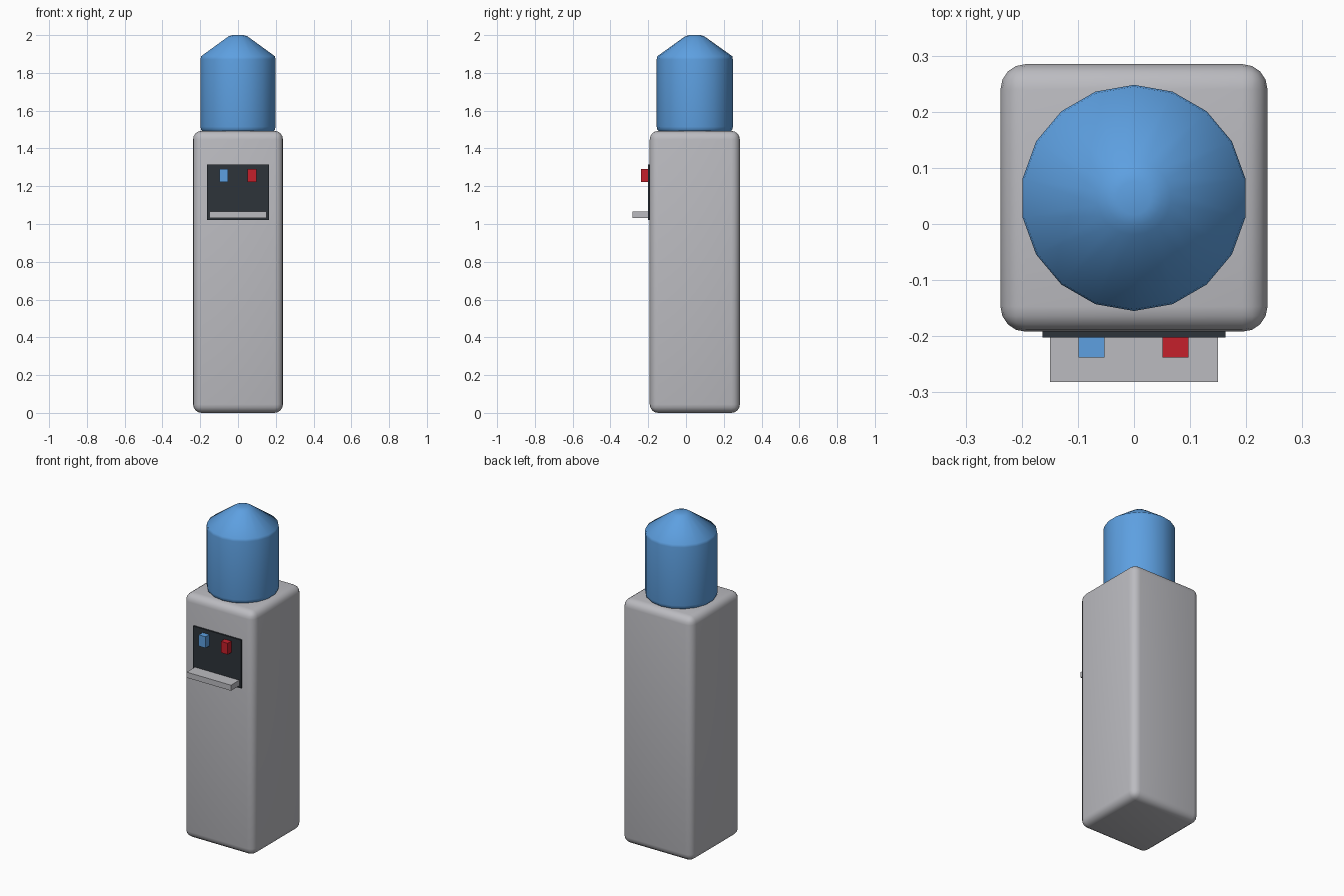
import bpy, bmesh, math

if "Cube" in bpy.data.objects:
    bpy.data.objects.remove(bpy.data.objects["Cube"])


def material(name, color):
    m = bpy.data.materials.new(name)
    m.diffuse_color = (*color, 1)
    m.use_nodes = True
    m.node_tree.nodes["Principled BSDF"].inputs["Base Color"].default_value = m.diffuse_color
    return m


GREY = material("light grey", (0.50, 0.50, 0.53))
BLUE = material("water blue", (0.11, 0.35, 0.75))
DARK = material("dark panel", (0.026, 0.033, 0.042))
RED = material("red", (0.56, 0.014, 0.024))


def add_object(name, bm, mat):
    bmesh.ops.recalc_face_normals(bm, faces=bm.faces)
    mesh = bpy.data.meshes.new(name)
    bm.to_mesh(mesh)
    bm.free()
    mesh.materials.append(mat)
    ob = bpy.data.objects.new(name, mesh)
    bpy.context.collection.objects.link(ob)
    return ob


def box(name, x, y, z, mat, bevel=0):
    bm = bmesh.new()
    bmesh.ops.create_cube(bm, size=1)
    for v in bm.verts:
        for i, (lo, hi) in enumerate((x, y, z)):
            v.co[i] = lo if v.co[i] < 0 else hi
    if bevel:
        bmesh.ops.bevel(bm, geom=bm.edges[:], offset=bevel, segments=4,
                        profile=0.5, affect='EDGES')
    return add_object(name, bm, mat)


def smooth(ob, degrees):
    bpy.ops.object.select_all(action='DESELECT')
    ob.select_set(True)
    bpy.context.view_layer.objects.active = ob
    bpy.ops.object.shade_smooth_by_angle(angle=math.radians(degrees))


# Rounded cabinet
cabinet = box("cabinet", (-0.238, 0.238), (-0.192, 0.285), (0, 1.493), GREY, 0.045)
smooth(cabinet, 35)

# Water bottle: 18-sided lathe of a short profile
profile = [(0.172, 1.486), (0.190, 1.490), (0.199, 1.500), (0.2015, 1.515),
           (0.2015, 1.872), (0.1985, 1.888), (0.066, 1.983), (0.050, 1.994),
           (0.030, 2.0)]
SIDES = 18
bm = bmesh.new()
rings = []
for r, z in profile:
    angles = [math.pi / 2 + 2 * math.pi * i / SIDES for i in range(SIDES)]
    rings.append([bm.verts.new((r * math.cos(a), 0.0465 + r * math.sin(a), z))
                  for a in angles])
for low, high in zip(rings, rings[1:]):
    for i in range(SIDES):
        j = (i + 1) % SIDES
        bm.faces.new((low[i], low[j], high[j], high[i]))
bm.faces.new(rings[0])
bm.faces.new(rings[-1])
bottle = add_object("water_bottle", bm, BLUE)
smooth(bottle, 50)

# Dispenser panel, taps and drip tray
box("dispenser_panel", (-0.163, 0.163), (-0.202, -0.190), (1.02, 1.315), DARK)
for name, cx, mat in (("cold_tap", -0.076, BLUE), ("hot_tap", 0.074, RED)):
    box(name, (cx - 0.023, cx + 0.023), (-0.238, -0.198), (1.223, 1.292), mat)
box("drip_tray", (-0.15, 0.15), (-0.282, -0.198), (1.033, 1.067), GREY)
